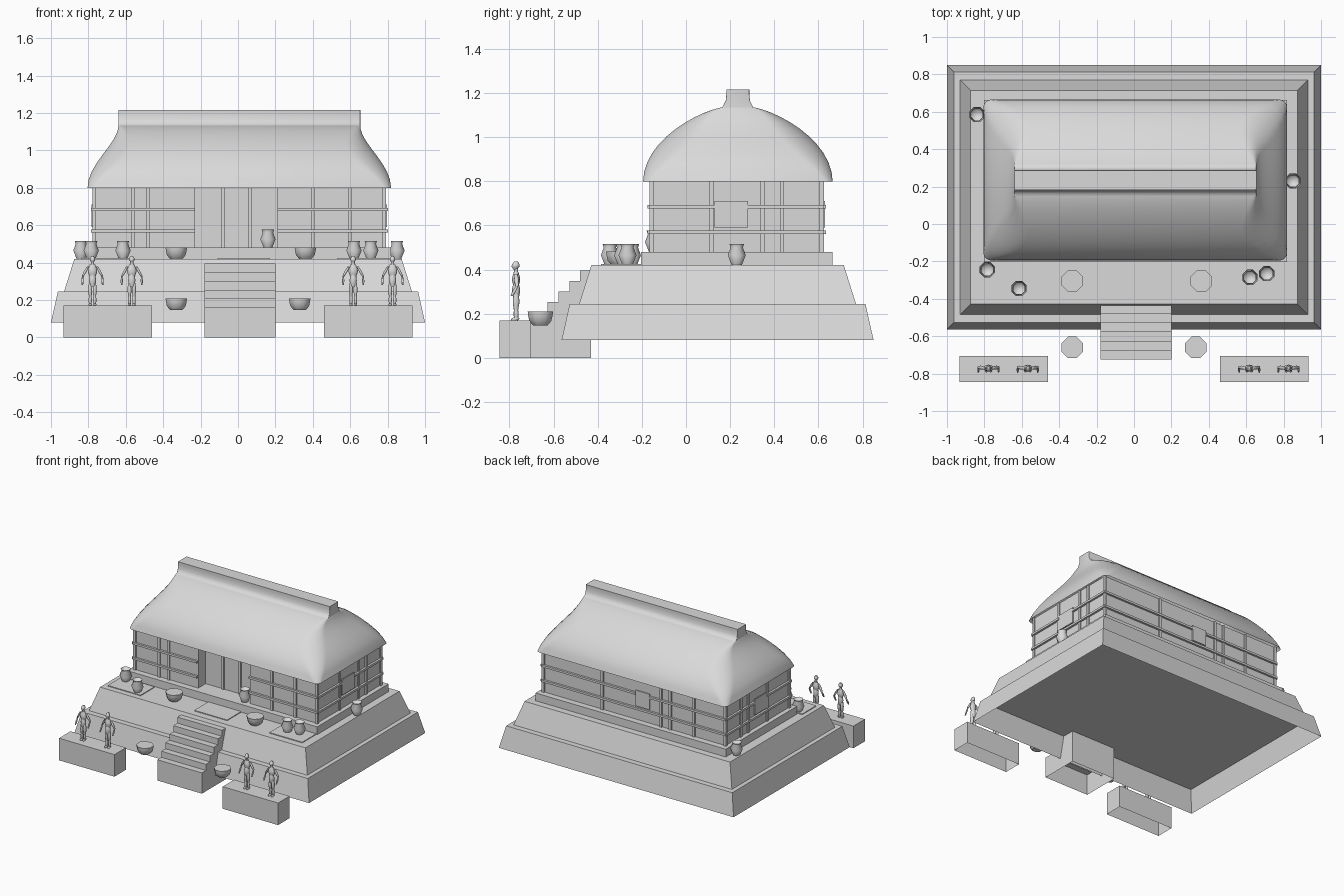
import bpy
import bmesh
from math import sin, cos, pi, tau, radians

default_cube = bpy.data.objects.get("Cube")
if default_cube:
    bpy.data.objects.remove(default_cube, do_unlink=True)

grey = (.7, .7, .7, 1)
clay = bpy.data.materials.new("plain_grey")
clay.use_nodes = True
clay.diffuse_color = grey
clay.node_tree.nodes["Principled BSDF"].inputs["Base Color"].default_value = grey


def skin(name, stacks, smooth_angle=None, hollow=False):
    """Skin each stack of point loops; a hollow part has no underside."""
    bm = bmesh.new()
    for loops in stacks:
        rows = [[bm.verts.new(point) for point in loop] for loop in loops]
        for lower, upper in zip(rows, rows[1:]):
            for i in range(len(lower)):
                bm.faces.new((lower[i - 1], lower[i], upper[i], upper[i - 1]))
        bm.faces.new(rows[0])
        bm.faces.new(rows[-1])
    bmesh.ops.recalc_face_normals(bm, faces=bm.faces)
    if hollow:
        lowest = min(v.co.z for v in bm.verts)
        underside = [f for f in bm.faces if all(v.co.z == lowest for v in f.verts)]
        bmesh.ops.delete(bm, geom=underside, context='FACES')
    mesh = bpy.data.meshes.new(name)
    bm.to_mesh(mesh)
    bm.free()
    mesh.materials.append(clay)
    part = bpy.data.objects.new(name, mesh)
    bpy.context.collection.objects.link(part)
    if smooth_angle:
        bpy.ops.object.select_all(action='DESELECT')
        part.select_set(True)
        bpy.context.view_layer.objects.active = part
        bpy.ops.object.shade_smooth_by_angle(angle=radians(smooth_angle))


def rectangle(x, y, half_width, half_depth, z):
    left, right = x - half_width, x + half_width
    front, back = y - half_depth, y + half_depth
    return [(left, front, z), (right, front, z), (right, back, z), (left, back, z)]


def block(name, x, y, half_width, half_depth, bottom, top, hollow=False):
    loops = [rectangle(x, y, half_width, half_depth, z) for z in (bottom, top)]
    skin(name, [loops], hollow=hollow)


def oval(x, y, z, radius_x, radius_y, sides):
    angles = [tau * (i + .5) / sides for i in range(sides)]
    return [(x + radius_x * cos(a), y + radius_y * sin(a), z) for a in angles]


# Sloping platform: hollow tiers whose rims keep an even width
ground, ledge, terrace, floor = .08, .245, .42, .48
platform_y = .143


def tier(name, bottom_width, top_width, depth_difference, bottom, top):
    rims = ((bottom_width, bottom), (top_width, top))
    skin(name, [[rectangle(0, platform_y, w, w - depth_difference, z) for w, z in rims]],
         hollow=True)


tier("lower_tier", 1, .963, .293, ground, ledge)
tier("upper_tier", .93, .875, .303, ledge, terrace)

# Staircase, drawn as a stepped side profile
step_count, tread, rise = 6, .049, .047
stairs_front, first_step = -.725, .16
stairs_back = stairs_front + step_count * tread
profile = [(stairs_back, 0), (stairs_front, 0)]
for step in range(step_count):
    y, z = stairs_front + step * tread, first_step + step * rise
    profile += [(y, z), (y + tread, z)]
skin("staircase", [[[(x, y, z) for y, z in profile] for x in (-.18, .2)]], hollow=True)

# House walls with a recessed entrance
house_x, house_y, wall_top = .007, .23, .82
wall_width, wall_depth = .775, .385
wall_left, wall_right = house_x - wall_width, house_x + wall_width
wall_front, wall_back = house_y - wall_depth, house_y + wall_depth
door_left, door_right, recess = -.23, .21, wall_front + .09
plan = [(wall_left, wall_front), (door_left, wall_front), (door_left, recess),
        (door_right, recess), (door_right, wall_front), (wall_right, wall_front),
        (wall_right, wall_back), (wall_left, wall_back)]
skin("walls", [[[(x, y, z) for x, y in plan] for z in (floor, wall_top)]])
block("plinth", house_x, house_y, .81, .433, terrace, floor)

# Upright timbers
timber = .01


def post(x, y):
    block("wall_post", x, y, timber, timber, floor, wall_top)


for x in (wall_left, -.56, -.48, .4, .6, wall_right):
    post(x, wall_front)
for x in (-.08, .065):
    post(x, recess)
for x in (-.5, -.3, -.22, .28):
    post(x, wall_back)

# Horizontal rails; the upper ones stop at the windows
low_rail, high_rail = .57, .685
rail_gap, rail_radius = .011, .008
rail_left, rail_right = wall_left - rail_gap, wall_right + rail_gap
rail_front, rail_back = wall_front - rail_gap, wall_back + rail_gap


def rail(start, end, z):
    """Rail between two corners of the plan."""
    (ax, ay), (bx, by) = start, end
    block("wall_rail", (ax + bx) / 2, (ay + by) / 2,
          max(abs(bx - ax) / 2, rail_radius), max(abs(by - ay) / 2, rail_radius),
          z - rail_radius, z + rail_radius)


window_front, window_back = .13, .28
window_left, window_right = -.13, -.01
sill, lintel, shutter = .59, .71, .004
for z in (low_rail, high_rail):
    rail((rail_left, rail_front), (door_left, rail_front), z)
    rail((door_right, rail_front), (rail_right, rail_front), z)
rail((rail_left, rail_back), (rail_right, rail_back), low_rail)
rail((rail_left, rail_back), (window_left, rail_back), high_rail)
rail((window_right, rail_back), (rail_right, rail_back), high_rail)
block("back_shutter", (window_left + window_right) / 2, rail_back,
      (window_right - window_left) / 2, shutter, sill, lintel)

# Side walls mirror each other
for wall_x, x in ((wall_left, rail_left), (wall_right, rail_right)):
    for y in (.115, .345, .435, wall_back):
        post(wall_x, y)
    rail((x, rail_front), (x, rail_back), low_rail)
    rail((x, rail_front), (x, window_front), high_rail)
    rail((x, window_back), (x, rail_back), high_rail)
    block("side_shutter", x, (window_front + window_back) / 2, shutter,
          (window_back - window_front) / 2, sill, lintel)

# Thatched roof: rounded rectangles that shrink along a dome curve
eaves, dome_height, roof_y = .8, .335, .235
ridge_width, ridge_depth = .647, .07


def rounded_rectangle(half_width, half_depth, z, rounding):
    radius = half_depth * rounding
    loop = []
    for i in range(20):
        angle = tau * (i + .5) / 20
        sign_x = 1 if cos(angle) > 0 else -1
        sign_y = 1 if sin(angle) > 0 else -1
        loop.append((house_x + sign_x * (half_width - radius) + radius * cos(angle),
                     roof_y + sign_y * (half_depth - radius) + radius * sin(angle), z))
    return loop


layers = 12
roof = []
for layer in range(layers + 1):
    angle = layer / layers * pi / 2
    spread = abs(cos(angle))
    roof.append(rounded_rectangle(ridge_width + .165 * spread ** 4,
                                  ridge_depth + .36 * spread ** 1.5,
                                  eaves + dome_height * sin(angle),
                                  .1 + .4 * sin(angle * 2)))
# The dome sweeps up into the ridge cap
for depth, z in ((.055, 1.165), (.052, 1.195), (.052, 1.215)):
    roof.append(rounded_rectangle(ridge_width, depth, z, .1))
skin("thatched_roof", [roof], smooth_angle=60, hollow=True)


# Faceted jars with a swelling body, flared lip and hollow neck
def jar(name, x, y, z):
    rings = [(.025, 0), (.044, .045), (.03, .08), (.036, .096), (.026, .08)]
    skin(name, [[oval(x, y, z + rise, r, r, 8) for r, rise in rings]], smooth_angle=60)


for x, y in ((-.84, .585), (.85, .23), (-.785, -.245),
             (-.615, -.345), (.62, -.285), (.71, -.265)):
    jar("terrace_jar", x, y, terrace)
jar("porch_jar", .16, -.145, floor)

# Filled bowls on the terrace and beside the stairs
for x, y, z in ((-.33, -.305, terrace), (.36, -.305, terrace),
                (-.33, -.66, .147), (.33, -.66, .147)):
    rings = [(.036, 0), (.054, .02), (.06, .045), (.062, .062)]
    skin("bowl", [[oval(x, y, z + rise, r, r, 8) for r, rise in rings]], smooth_angle=50)

# Floor mats
for name, x, y in (("entrance_mat", .03, -.29), ("right_mat", -.7, -.3), ("left_mat", .67, -.29)):
    block(name, x, y, .14, .085, terrace, terrace + .006)


# Standing figures built from swelling spindles
def spindle(start, end, thickness, depth, sharpness):
    rings = []
    for i in range(7):
        u = i / 6
        x, y, z = (a + (b - a) * u for a, b in zip(start, end))
        swell = 1 - sharpness * abs(cos(pi * u)) ** 3
        rings.append(oval(x, y, z, thickness * swell, depth * swell, 10))
    return rings


def statue(x, y, base):
    hip, waist, neck, crown = (base + h for h in (.1, .15, .22, .266))
    parts = [spindle((x, y, hip), (x, y, waist + .02), .02, .018, .3),
             spindle((x, y, waist), (x, y, neck), .026, .018, .4),
             spindle((x, y, neck - .01), (x, y, neck + .02), .009, .009, .1),
             spindle((x, y - .004, neck + .01), (x, y, crown), .015, .018, .5)]
    for side in (-1, 1):
        foot, knee, thigh = x + side * .012, base + .06, base + .12
        elbow = (x + side * .053, y + .004, waist + .005)
        parts += [spindle((foot, y, base), (foot, y, knee), .009, .011, .3),
                  spindle((foot, y, knee - .01), (foot, y, thigh), .011, .015, .3),
                  spindle((foot, y - .008, base), (foot, y, base + .012), .009, .018, .2),
                  spindle((x + side * .024, y, neck - .01), elbow, .008, .01, .3),
                  spindle(elbow, (x + side * .054, y - .02, hip + .01), .006, .008, .3)]
    skin("statue", parts, smooth_angle=60)


# Two hollow pedestals in front, each carrying a pair of figures
pedestal_top = .17
for side, name in ((-1, "right_pedestal"), (1, "left_pedestal")):
    centre = side * .697
    block(name, centre, -.775, .236, .07, 0, pedestal_top, hollow=True)
    for offset in (-.105, .105):
        statue(centre + .024 + offset, -.77, pedestal_top)
